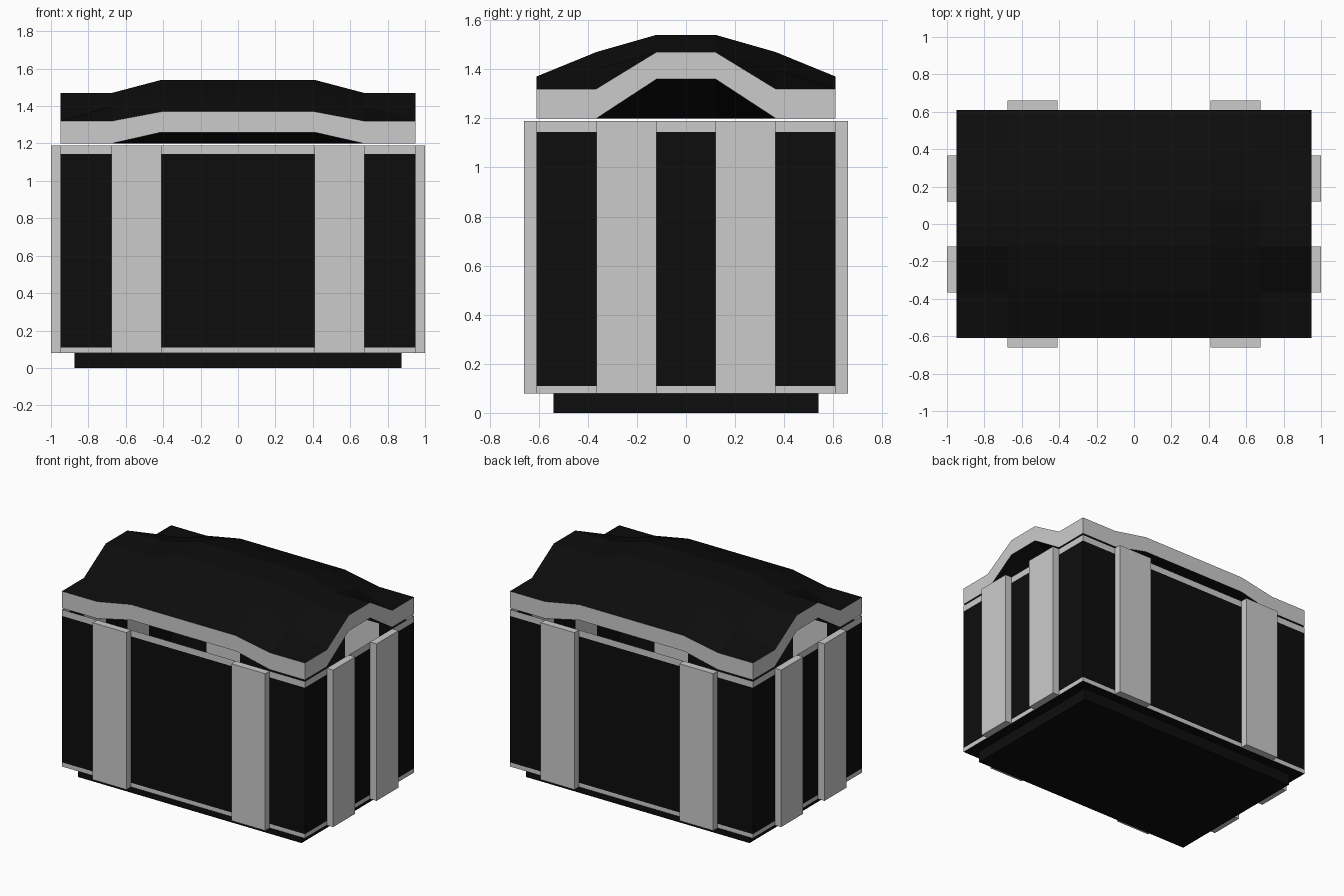
import bpy, bmesh

if "Cube" in bpy.data.objects:
    bpy.data.objects.remove(bpy.data.objects["Cube"], do_unlink=True)


def make_material(name, value):
    m = bpy.data.materials.new(name)
    m.use_nodes = True
    color = (value, value, value, 1)
    m.diffuse_color = color
    m.node_tree.nodes["Principled BSDF"].inputs["Base Color"].default_value = color
    return m


BLACK, GREY = 0, 1
materials = [make_material("black", 0.004), make_material("light grey", 0.6)]

# Shared column positions: centre panel, strap, corner panel
X = (0.41, 0.675, 0.95)
Y = (0.12, 0.365, 0.61)
FLOOR, TOP, STRAP = 0.08, 1.19, 0.05


def both(values):
    return [-v for v in reversed(values)] + list(values)


def finish(name, bm):
    mesh = bpy.data.meshes.new(name)
    bm.to_mesh(mesh)
    bm.free()
    for m in materials:
        mesh.materials.append(m)
    obj = bpy.data.objects.new(name, mesh)
    bpy.context.collection.objects.link(obj)
    return obj


def box(name, low, high, color):
    bm = bmesh.new()
    bmesh.ops.create_cube(bm, size=1)
    for v in bm.verts:
        v.co = [h if c > 0 else l for c, l, h in zip(v.co, low, high)]
    for f in bm.faces:
        f.material_index = color
    return finish(name, bm)


def rim_loop():
    """Grid indices around the outside, counterclockwise from above."""
    n = len(X) * 2 - 1
    return ([(i, 0) for i in range(n)] + [(n, j) for j in range(n)]
            + [(i, n) for i in range(n, 0, -1)] + [(0, j) for j in range(n, 0, -1)])


def ring_index(i):
    """Distance from the centre column: 0 centre, 1 strap edge, 2 outer edge."""
    return i - 3 if i > 2 else 2 - i


xs, ys = both(X), both(Y)
loop = rim_loop()

# Plinth under the chest
box("base", (-0.875, -0.54, 0), (0.875, 0.54, FLOOR), BLACK)

# Open-topped body: black panels, grey edge bands and strap columns
bm = bmesh.new()
levels = (FLOOR, 0.11, 1.145, TOP)
rows = [[bm.verts.new((xs[i], ys[j], z)) for i, j in loop] for z in levels]
for r in range(len(levels) - 1):
    for k in range(len(loop)):
        n = (k + 1) % len(loop)
        f = bm.faces.new((rows[r][k], rows[r][n], rows[r + 1][n], rows[r + 1][k]))
        f.material_index = BLACK if r == 1 and k % 5 in (0, 2, 4) else GREY
bm.faces.new(list(reversed(rows[0])))
finish("body", bm)

# Raised straps on all four sides
for side, s in (("left", 1), ("right", -1)):
    for end, t in (("front", -1), ("back", 1)):
        x = sorted((s * X[0], s * X[1]))
        y = sorted((t * Y[2], t * (Y[2] + STRAP)))
        box(f"{end}_strap_{side}", (x[0], y[0], FLOOR), (x[1], y[1], TOP), GREY)
        x = sorted((s * X[2], s * (X[2] + STRAP)))
        y = sorted((t * Y[0], t * Y[1]))
        box(f"{side}_strap_{end}", (x[0], y[0], FLOOR), (x[1], y[1], TOP), GREY)

# Lid heights by distance from the centre: rows along y, columns along x
upper = ((1.54, 1.47, 1.47),
         (1.47, 1.40, 1.32),
         (1.37, 1.32, 1.32))
lower = ((1.2, 1.2, 1.36),
         (1.2, 1.2, 1.2),
         (1.26, 1.2, 1.2))

# Arched lid: black top and underside, grey rim
bm = bmesh.new()
sheets = []
for heights in (upper, lower):
    grid = {}
    for i, x in enumerate(xs):
        for j, y in enumerate(ys):
            z = heights[ring_index(j)][ring_index(i)]
            grid[i, j] = bm.verts.new((x, y, z))
    for i in range(5):
        for j in range(5):
            quad = [grid[i, j], grid[i + 1, j], grid[i + 1, j + 1], grid[i, j + 1]]
            if heights is lower:
                quad.reverse()
            bm.faces.new(quad).material_index = BLACK
    sheets.append(grid)
for k, a in enumerate(loop):
    b = loop[(k + 1) % len(loop)]
    f = bm.faces.new((sheets[1][a], sheets[1][b], sheets[0][b], sheets[0][a]))
    f.material_index = GREY
finish("lid", bm)
